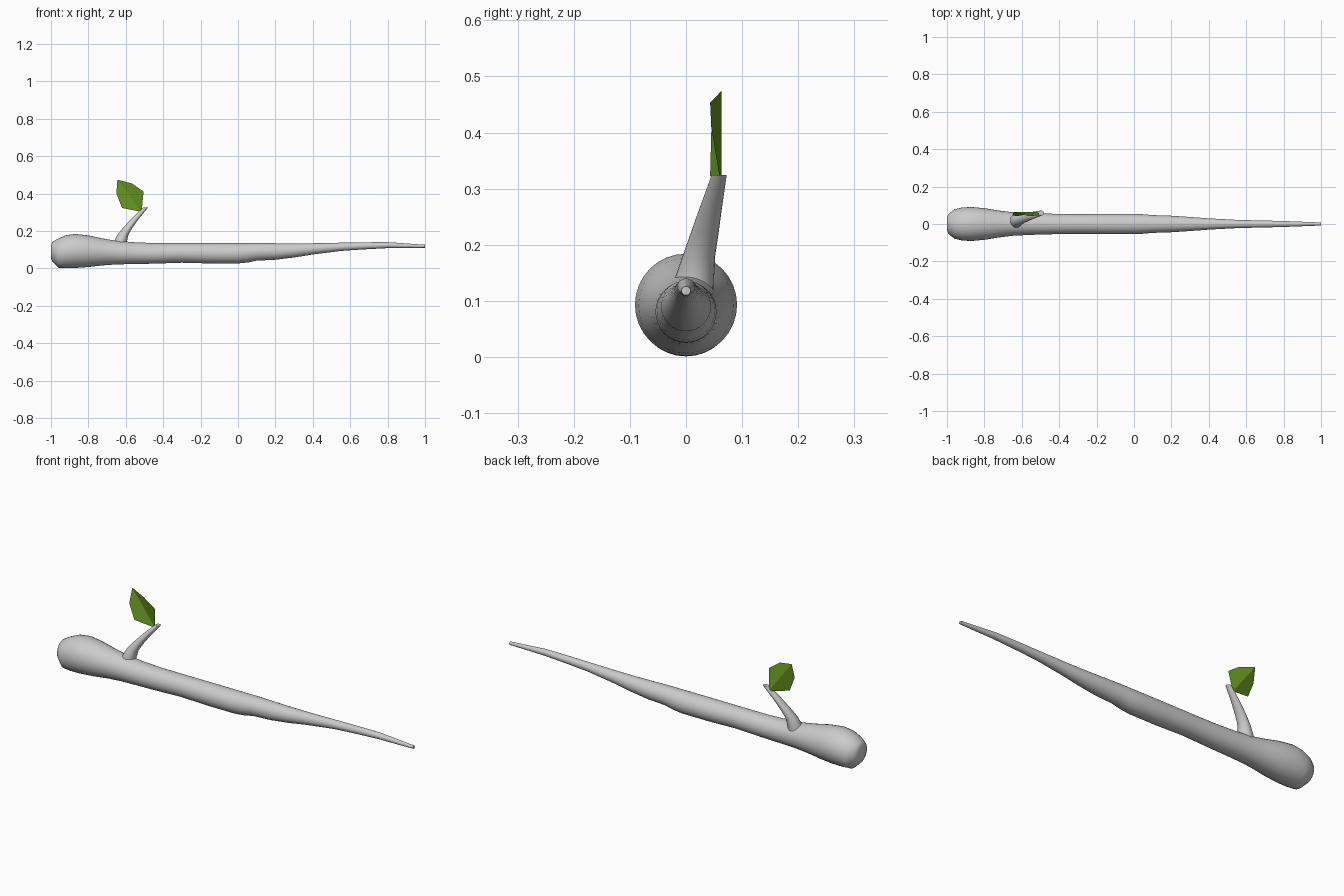
import bpy, bmesh, math
from mathutils import Vector

cube = bpy.data.objects.get("Cube")
if cube:
    bpy.data.objects.remove(cube, do_unlink=True)


def material(name, rgb):
    mat = bpy.data.materials.new(name)
    mat.use_nodes = True
    color = (*rgb, 1)
    mat.diffuse_color = color
    mat.node_tree.nodes["Principled BSDF"].inputs["Base Color"].default_value = color
    return mat


def add_object(name, bm, mat):
    mesh = bpy.data.meshes.new(name)
    bm.to_mesh(mesh)
    bm.free()
    mesh.materials.append(mat)
    obj = bpy.data.objects.new(name, mesh)
    bpy.context.collection.objects.link(obj)
    return obj


def loft(name, rings, u, v, mat, sides=32):
    """Skin a capped tube through (centre, radius) rings lying in the u-v plane."""
    bm = bmesh.new()
    u, v = Vector(u), Vector(v)
    loops = []
    for centre, r in rings:
        angles = [math.tau * i / sides for i in range(sides)]
        loops.append([bm.verts.new(Vector(centre) + r * (u * math.cos(a) + v * math.sin(a)))
                      for a in angles])
    for a, b in zip(loops, loops[1:]):
        for i in range(sides):
            j = (i + 1) % sides
            bm.faces.new((a[i], a[j], b[j], b[i]))
    bm.faces.new(loops[0][::-1])
    bm.faces.new(loops[-1])
    bmesh.ops.recalc_face_normals(bm, faces=bm.faces)
    obj = add_object(name, bm, mat)
    bpy.ops.object.select_all(action="DESELECT")
    obj.select_set(True)
    bpy.context.view_layer.objects.active = obj
    bpy.ops.object.shade_smooth_by_angle(angle=math.radians(50))
    return obj


grey = material("Bark grey", (0.6, 0.6, 0.6))
green = material("Leaf green", (0.14, 0.32, 0.015))

# Main stick: x, lower edge, upper edge
profile = [
    (-1.0, .055, .125), (-.992, .035, .142), (-.96, .003, .16), (-.92, .001, .177),
    (-.87, .002, .184), (-.8, .007, .176), (-.72, .016, .159), (-.65, .021, .147),
    (-.55, .023, .139), (-.45, .025, .135), (-.3, .03, .135), (-.15, .026, .135),
    (0, .026, .135), (.05, .031, .135), (.1, .041, .136), (.2, .046, .134),
    (.3, .058, .133), (.4, .074, .134), (.55, .093, .137), (.65, .1, .139),
    (.8, .108, .14), (.9, .109, .133), (1.0, .11, .126),
]
loft("main_stick", [((x, 0, (lo + hi) / 2), (hi - lo) / 2) for x, lo, hi in profile],
     (0, 1, 0), (0, 0, 1), grey)

# Side twig, bending away from the stick
twig = [
    ((-.634, .012, .1), .037), ((-.63, .015, .14), .035), ((-.615, .023, .18), .029),
    ((-.587, .033, .22), .025), ((-.55, .044, .265), .02), ((-.495, .059, .324), .0135),
]
loft("side_twig", twig, (1, 0, 0), (0, 1, 0), grey, sides=20)

# Leaf: two flat halves folded along the midrib
bm = bmesh.new()
tip, stem = (-.645, .063, .474), (-.515, .063, .302)
right_edge = [(-.65, .045, .4), (-.62, .043, .323)]
left_edge = [(-.565, .043, .453), (-.505, .045, .41)]
tip_v, stem_v = bm.verts.new(tip), bm.verts.new(stem)
a, b = [bm.verts.new(p) for p in right_edge]
c, d = [bm.verts.new(p) for p in left_edge]
bm.faces.new((tip_v, a, b, stem_v))
bm.faces.new((tip_v, stem_v, d, c))
add_object("leaf", bm, green)
